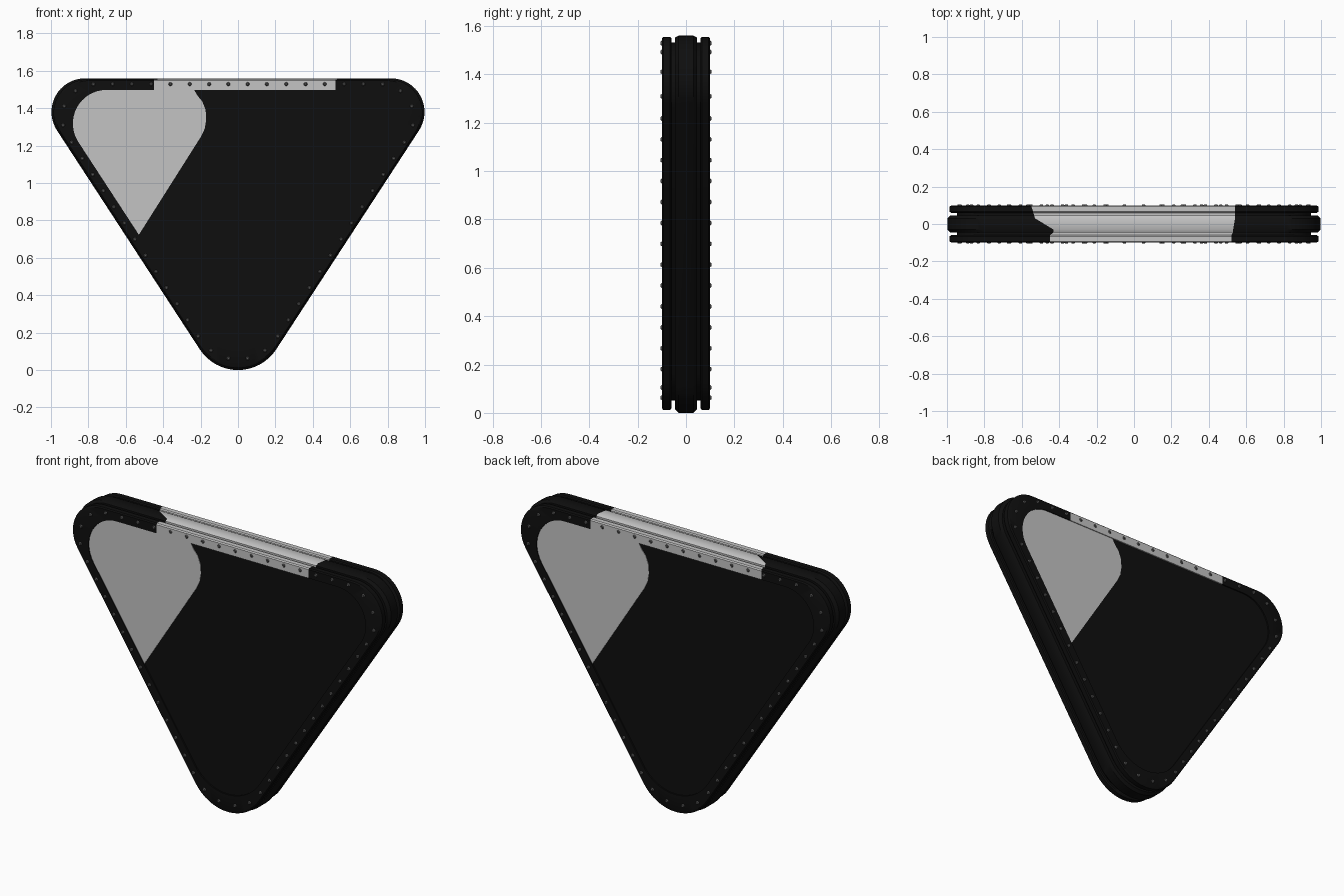
import bpy, bmesh, math
from mathutils import Vector, Matrix

if "Cube" in bpy.data.objects:
    bpy.data.objects.remove(bpy.data.objects["Cube"])

SLOPE = math.atan(1.533)              # lean of the two long sides
NX, NZ = math.sin(SLOPE), math.cos(SLOPE)
R_BOTTOM, R_TOP, TOP = 0.244, 0.18, 1.56
INNER, RECESS = 0.062, 0.092


def material(name, v):
    m = bpy.data.materials.new(name)
    m.diffuse_color = (v, v, v, 1)
    m.use_nodes = True
    m.node_tree.nodes["Principled BSDF"].inputs["Base Color"].default_value = m.diffuse_color
    return m


BLACK = material("black", 0.0045)
GREY = material("light grey", 0.55)
STUD = material("dark grey metal", 0.09)


def arc(cx, cz, r, a0, a1, n=16):
    return [(cx + r * math.cos(a0 + (a1 - a0) * i / n),
             cz + r * math.sin(a0 + (a1 - a0) * i / n)) for i in range(n + 1)]


def outline(d):
    """Rounded triangle inset by d: bottom, right and left corner arcs (x, z)."""
    zb = -0.2025 + d / NZ
    a = -math.atan2(NZ, NX)
    bottom = arc(0, zb + R_BOTTOM / NZ, R_BOTTOM, -math.pi - a, a)
    zc = TOP - d - R_TOP
    xc = (NZ * (zc - zb) - R_TOP) / NX
    right = arc(xc, zc, R_TOP, a, math.pi / 2)
    left = [(-x, z) for x, z in reversed(right)]
    return bottom, right, left


def finish(name, bm, mats, smooth=False):
    bmesh.ops.recalc_face_normals(bm, faces=bm.faces)
    me = bpy.data.meshes.new(name)
    bm.to_mesh(me)
    bm.free()
    for m in mats:
        me.materials.append(m)
    ob = bpy.data.objects.new(name, me)
    bpy.context.collection.objects.link(ob)
    if smooth:
        bpy.ops.object.select_all(action='DESELECT')
        ob.select_set(True)
        bpy.context.view_layer.objects.active = ob
        bpy.ops.object.shade_smooth_by_angle(angle=math.radians(30))
    return ob


# Frame: grooved profile (y, inset) swept round the triangle, worn patch on top
half = [(-0.09, INNER), (-0.1, INNER), (-0.1, 0.012), (-0.094, 0.006),
        (-0.066, 0.006), (-0.06, 0.011), (-0.06, 0.028), (-0.045, 0.028),
        (-0.045, 0.008), (-0.03, 0.0)]
profile = half + [(-y, d) for y, d in reversed(half)]


def patch_ends(y):
    if y < -0.05:
        return 0.52, -0.45
    if y < -0.02:
        return 0.53, -0.43
    return 0.54, -0.52 - 0.3 * max(0, y)


bm = bmesh.new()
rings = []
for y, d in profile:
    bottom, right, left = outline(d)
    xr, xl = patch_ends(y)
    pts = bottom + right + [(xr, TOP - d), (xl, TOP - d)] + left
    patch_index = len(bottom) + len(right)
    rings.append([bm.verts.new((x, y, z)) for x, z in pts])
for k, ring in enumerate(rings):
    nxt = rings[(k + 1) % len(rings)]
    n = len(ring)
    for i in range(n):
        j = (i + 1) % n
        f = bm.faces.new((ring[i], ring[j], nxt[j], nxt[i]))
        f.material_index = int(i == patch_index)
finish("frame", bm, [BLACK, GREY], True)


def plate(name, pts, y0, y1, mat, turn):
    """Flat plate from an (x, z) outline; turn = -1 puts it on the back."""
    bm = bmesh.new()
    f = bm.faces.new([bm.verts.new((turn * x, turn * y0, z)) for x, z in pts])
    ext = bmesh.ops.extrude_face_region(bm, geom=[f])
    vs = [v for v in ext["geom"] if isinstance(v, bmesh.types.BMVert)]
    bmesh.ops.translate(bm, verts=vs, vec=(0, turn * (y1 - y0), 0))
    finish(name, bm, [mat])


# Front and back panels with the grey corner patch
b, r, l = outline(INNER - 0.001)
side_x = -0.53
side_z = -0.2025 + INNER / NZ - side_x * NX ** -1 * NX * math.tan(SLOPE)
grey = l + [(side_x, side_z), (-0.2, 1.245), (-0.178, 1.29), (-0.17, 1.34),
            (-0.173, 1.39), (-0.19, 1.435), (-0.215, 1.465), (-0.235, TOP - INNER)]
for side, turn in (("front", 1), ("back", -1)):
    plate(side + "_panel", b + r + l, -0.08, -RECESS, BLACK, turn)
    plate(side + "_grey_patch", grey, -RECESS + 0.001, -RECESS - 0.003, GREY, turn)

# Studs evenly spaced along the middle of the rim, front and back
b, r, l = outline(0.031)
path = [Vector((x, z)) for x, z in b[8:] + r + l + b[:9]]
lengths = [(q - p).length for p, q in zip(path, path[1:])]
total = sum(lengths)
count = round(total / 0.104)
bm = bmesh.new()
for k in range(count):
    s = (k + 0.5) * total / count
    for p, q, seg in zip(path, path[1:], lengths):
        if s <= seg:
            break
        s -= seg
    c = p.lerp(q, s / seg)
    for turn in (1, -1):
        rot = Matrix.Rotation(turn * math.pi / 2, 4, 'X')
        bmesh.ops.create_cone(
            bm, cap_ends=True, segments=10, radius1=0.011, radius2=0.006, depth=0.006,
            matrix=Matrix.Translation((turn * c.x, -turn * 0.102, c.y)) @ rot)
finish("studs", bm, [STUD])
